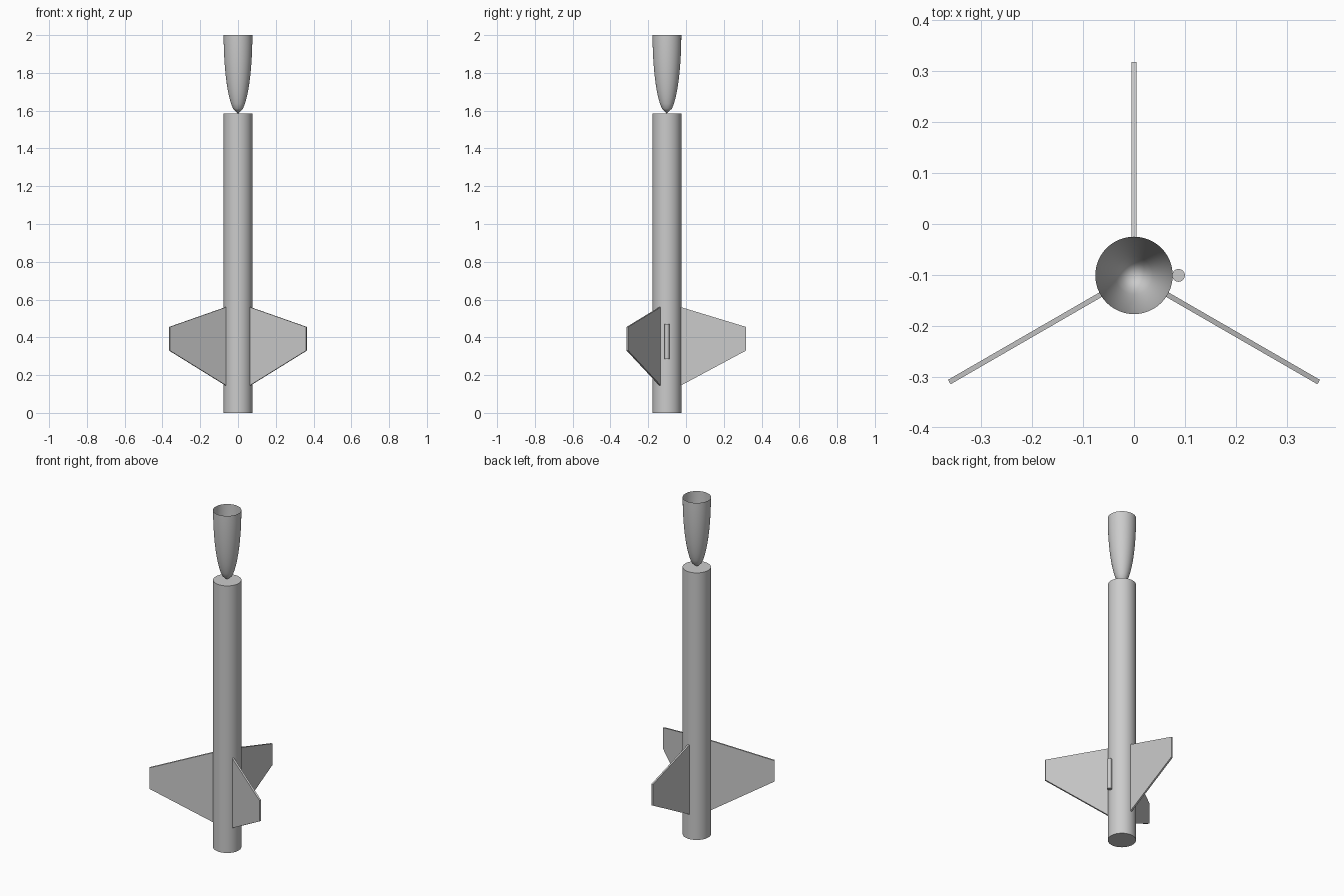
import bpy, bmesh, math
from mathutils import Matrix, Vector

cube = bpy.data.objects.get("Cube")
if cube:
    bpy.data.objects.remove(cube, do_unlink=True)

CENTRE = Vector((0, -0.101, 0))
RADIUS = 0.076
BODY_TOP = 1.585
SIDES = 64

grey = bpy.data.materials.new("plain grey")
grey.use_nodes = True
colour = (0.6, 0.6, 0.6, 1)
grey.diffuse_color = colour
grey.node_tree.nodes["Principled BSDF"].inputs["Base Color"].default_value = colour


def finish(name, bm, smooth=True):
    bmesh.ops.remove_doubles(bm, verts=bm.verts, dist=1e-5)
    bmesh.ops.recalc_face_normals(bm, faces=bm.faces)
    mesh = bpy.data.meshes.new(name)
    bm.to_mesh(mesh)
    bm.free()
    mesh.materials.append(grey)
    obj = bpy.data.objects.new(name, mesh)
    bpy.context.collection.objects.link(obj)
    if smooth:
        bpy.ops.object.select_all(action='DESELECT')
        obj.select_set(True)
        bpy.context.view_layer.objects.active = obj
        bpy.ops.object.shade_smooth_by_angle(angle=math.radians(30))
    return obj


def cylinder(name, radius, low, high, offset=0.0):
    bm = bmesh.new()
    place = Matrix.Translation(CENTRE + Vector((offset, 0, (low + high) / 2)))
    bmesh.ops.create_cone(bm, cap_ends=True, segments=SIDES, radius1=radius,
                          radius2=radius, depth=high - low, matrix=place)
    return finish(name, bm)


# Body tube and the launch lug on its left side
cylinder("body_tube", RADIUS, 0, BODY_TOP)
cylinder("launch_lug", 0.0125, 0.285, 0.47, RADIUS + 0.0115)

# Upturned hollow nose cone: an elliptical profile spun about the axis
bm = bmesh.new()
steps = 16
profile = []
for i in range(steps + 1):
    t = i / steps
    r = RADIUS * math.sqrt(1 - (1 - t) ** 2)
    profile.append(bm.verts.new(CENTRE + Vector((r, 0, BODY_TOP + t * (2 - BODY_TOP)))))
edges = [bm.edges.new(pair) for pair in zip(profile, profile[1:])]
bmesh.ops.spin(bm, geom=profile + edges, cent=CENTRE, axis=(0, 0, 1),
               angle=math.tau, steps=SIDES)
finish("nose_cone", bm)

# Three swept fins, one pointing straight back
outline = [(0.074, 0.145), (0.419, 0.33), (0.419, 0.455), (0.074, 0.56)]
for name, degrees in (("back_fin", 90), ("right_fin", 210), ("left_fin", 330)):
    bm = bmesh.new()
    face = bm.faces.new([bm.verts.new((r, -0.005, z)) for r, z in outline])
    side = bmesh.ops.extrude_face_region(bm, geom=[face])["geom"]
    bmesh.ops.translate(bm, vec=(0, 0.01, 0),
                        verts=[v for v in side if isinstance(v, bmesh.types.BMVert)])
    bm.transform(Matrix.Translation(CENTRE)
                 @ Matrix.Rotation(math.radians(degrees), 4, 'Z'))
    finish(name, bm, smooth=False)
